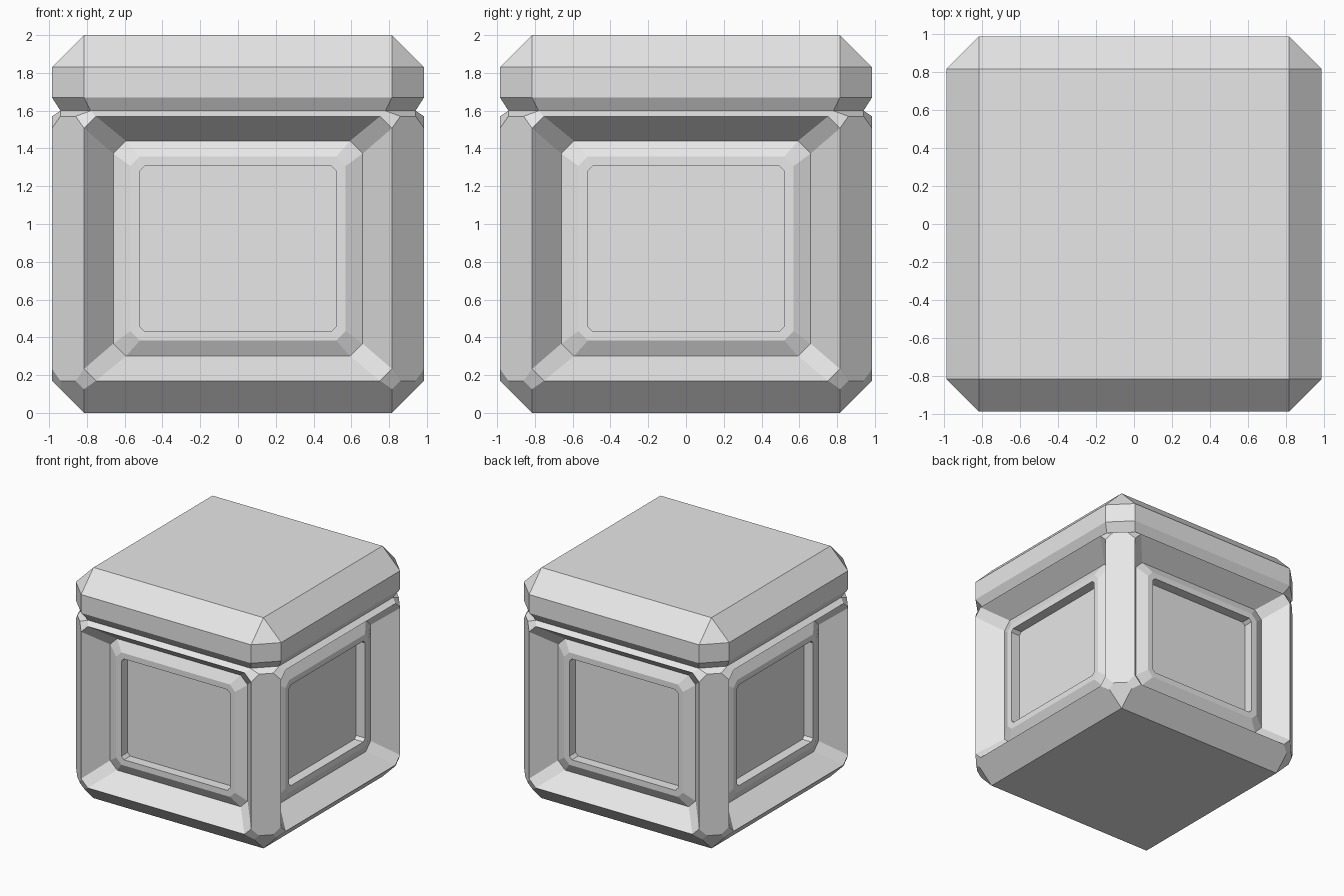
import bpy
import bmesh
from mathutils import Vector

old = bpy.data.objects.get("Cube")
if old:
    bpy.data.objects.remove(old, do_unlink=True)

grey = bpy.data.materials.new("plain_grey")
grey.use_nodes = True
grey.diffuse_color = (0.8, 0.8, 0.8, 1)
grey.node_tree.nodes["Principled BSDF"].inputs["Base Color"].default_value = (0.8, 0.8, 0.8, 1)

HALF, CORNER = 0.985, 0.815   # flat side distance, start of the corner chamfer
NECK = (0.94, 0.78)           # narrow seam between body and lid


def add_ring(bm, z, out, c):
    """Square ring with cut corners; a plain square when out equals c."""
    pts = [(c, -out), (out, -c), (out, c), (c, out), (-c, out), (-out, c), (-out, -c), (-c, -out)]
    return [bm.verts.new((x, y, z)) for x, y in pts]


def loft(rings):
    """Skin a stack of (z, out, corner) rings and cap both ends."""
    bm = bmesh.new()
    loops = [add_ring(bm, *r) for r in rings]
    for low, high in zip(loops, loops[1:]):
        for i in range(8):
            j = (i + 1) % 8
            bm.faces.new((low[i], low[j], high[j], high[i]))
    bm.faces.new(loops[0][::-1])
    bm.faces.new(loops[-1])
    bmesh.ops.remove_doubles(bm, verts=bm.verts, dist=0.001)
    bmesh.ops.recalc_face_normals(bm, faces=bm.faces)
    return bm


def finish(bm, name):
    mesh = bpy.data.meshes.new(name)
    bm.to_mesh(mesh)
    bm.free()
    mesh.materials.append(grey)
    obj = bpy.data.objects.new(name, mesh)
    bpy.context.collection.objects.link(obj)


def step_panel(bm, face, normal, half_w, half_h, cut, depth):
    """Extrude a side face and fit it to a smaller cut-corner rectangle."""
    across = Vector((0, 0, 1)).cross(normal)
    new = bmesh.ops.extrude_discrete_faces(bm, faces=[face])["faces"][0]
    middle = 0.87
    coords = [(v, v.co.dot(across), v.co.z - middle) for v in new.verts]
    widest = max(abs(u) for _, u, _ in coords)
    for v, u, w in coords:
        on_side = abs(u) > widest - 0.01
        a = half_w if on_side else half_w - cut
        b = half_h - cut if on_side else half_h
        v.co = normal * depth + across * (a if u > 0 else -a)
        v.co.z = middle + (b if w > 0 else -b)
    return new


# Body: chamfered block with its side corners clipped
bm = loft([(0, CORNER, CORNER), (0.17, HALF, CORNER), (1.57, HALF, CORNER), (1.6, *NECK)])
clipped = [v for v in bm.verts if 0.1 < v.co.z < 1.59]
bmesh.ops.bevel(bm, geom=clipped, offset=0.063, offset_type='OFFSET', segments=1,
                profile=0.5, affect='VERTICES', clamp_overlap=False)
bm.normal_update()

# Sunken surround, raised frame and inset panel on each side
for normal in (Vector((1, 0, 0)), Vector((-1, 0, 0)), Vector((0, 1, 0)), Vector((0, -1, 0))):
    face = max((f for f in bm.faces if f.normal.dot(normal) > 0.99), key=lambda f: f.calc_area())
    for size in ((0.66, 0.57, 0.067, 0.81),
                 (0.57, 0.487, 0.05, 0.855),
                 (0.52, 0.437, 0.025, 0.855),
                 (0.52, 0.437, 0.025, 0.77)):
        face = step_panel(bm, face, normal, *size)
finish(bm, "body")

# Lid: chamfered slab tapering down to the seam
finish(loft([(1.6, *NECK), (1.67, HALF, CORNER), (1.83, HALF, CORNER), (2, CORNER, CORNER)]), "lid")
